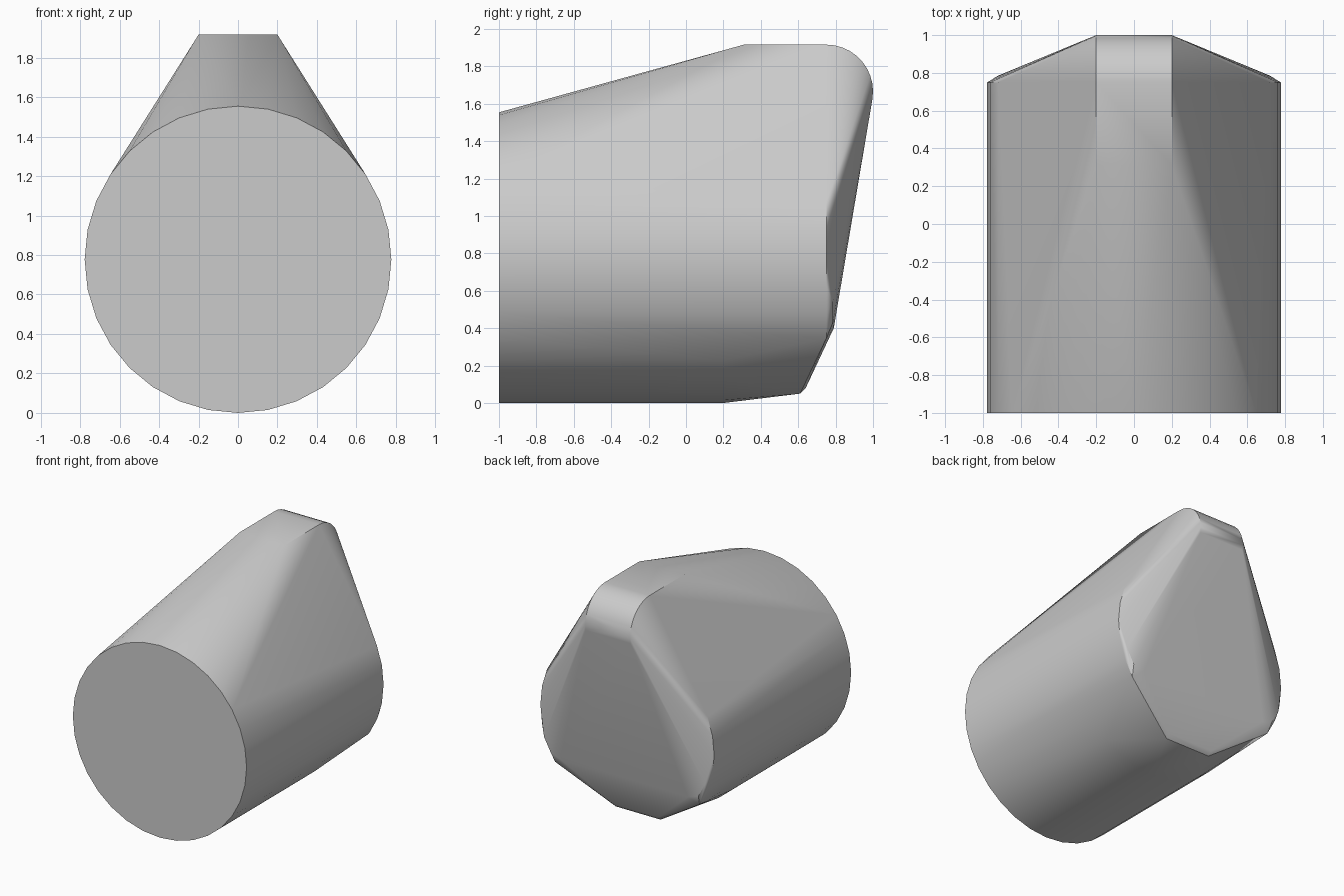
import bpy
import bmesh
from math import sin, cos, radians

cube = bpy.data.objects.get("Cube")
if cube:
    bpy.data.objects.remove(cube, do_unlink=True)

RADIUS = 0.777
STEP = 360 / 32


def ring(y, first, last):
    """Points on the right half of the round body, counted in steps from the side."""
    return [(RADIUS * cos(radians(i * STEP)), y,
             RADIUS + RADIUS * sin(radians(i * STEP)))
            for i in range(first, last + 1)]


# Round front end, back rim on the sides, and start of the underside taper
points = ring(-1, -8, 8) + ring(0.75, -3, 2) + ring(0.2, -8, -4)

# Flat ridge with a rounded back end
points.append((0.2, 0.31, 1.916))
for angle in range(90, -11, -10):
    a = radians(angle)
    points.append((0.2, 0.75 + 0.25 * cos(a), 1.666 + 0.25 * sin(a)))

# Lower corners of the sloping back and the chamfer beneath it
points += [(0.57, 0.79, 0.4), (0.66, 0.785, 0.43), (0.72, 0.785, 0.54),
           (0.2, 0.61, 0.05), (0.2, 0.64, 0.08)]

# Mirror the points and wrap them in one convex shell
bm = bmesh.new()
for x, y, z in points:
    for side in (1, -1):
        bm.verts.new((x * side, y, z))
bmesh.ops.remove_doubles(bm, verts=bm.verts, dist=0.001)
hull = bmesh.ops.convex_hull(bm, input=bm.verts)
unused = {v for v in hull["geom_interior"] + hull["geom_unused"]
          if isinstance(v, bmesh.types.BMVert)}
bmesh.ops.delete(bm, geom=list(unused), context="VERTS")
bmesh.ops.dissolve_limit(bm, angle_limit=radians(0.5),
                         verts=bm.verts, edges=bm.edges)
bmesh.ops.recalc_face_normals(bm, faces=bm.faces)
mesh = bpy.data.meshes.new("body_shell")
bm.to_mesh(mesh)
bm.free()

# Plain grey surface
grey = bpy.data.materials.new("light_grey")
grey.use_nodes = True
colour = (0.6, 0.6, 0.6, 1)
grey.diffuse_color = colour
grey.node_tree.nodes["Principled BSDF"].inputs["Base Color"].default_value = colour
mesh.materials.append(grey)

body = bpy.data.objects.new("body_shell", mesh)
bpy.context.collection.objects.link(body)
bpy.ops.object.select_all(action="DESELECT")
body.select_set(True)
bpy.context.view_layer.objects.active = body
bpy.ops.object.shade_smooth_by_angle(angle=radians(30))
weighted = body.modifiers.new("clean_shading", "WEIGHTED_NORMAL")
weighted.keep_sharp = True
